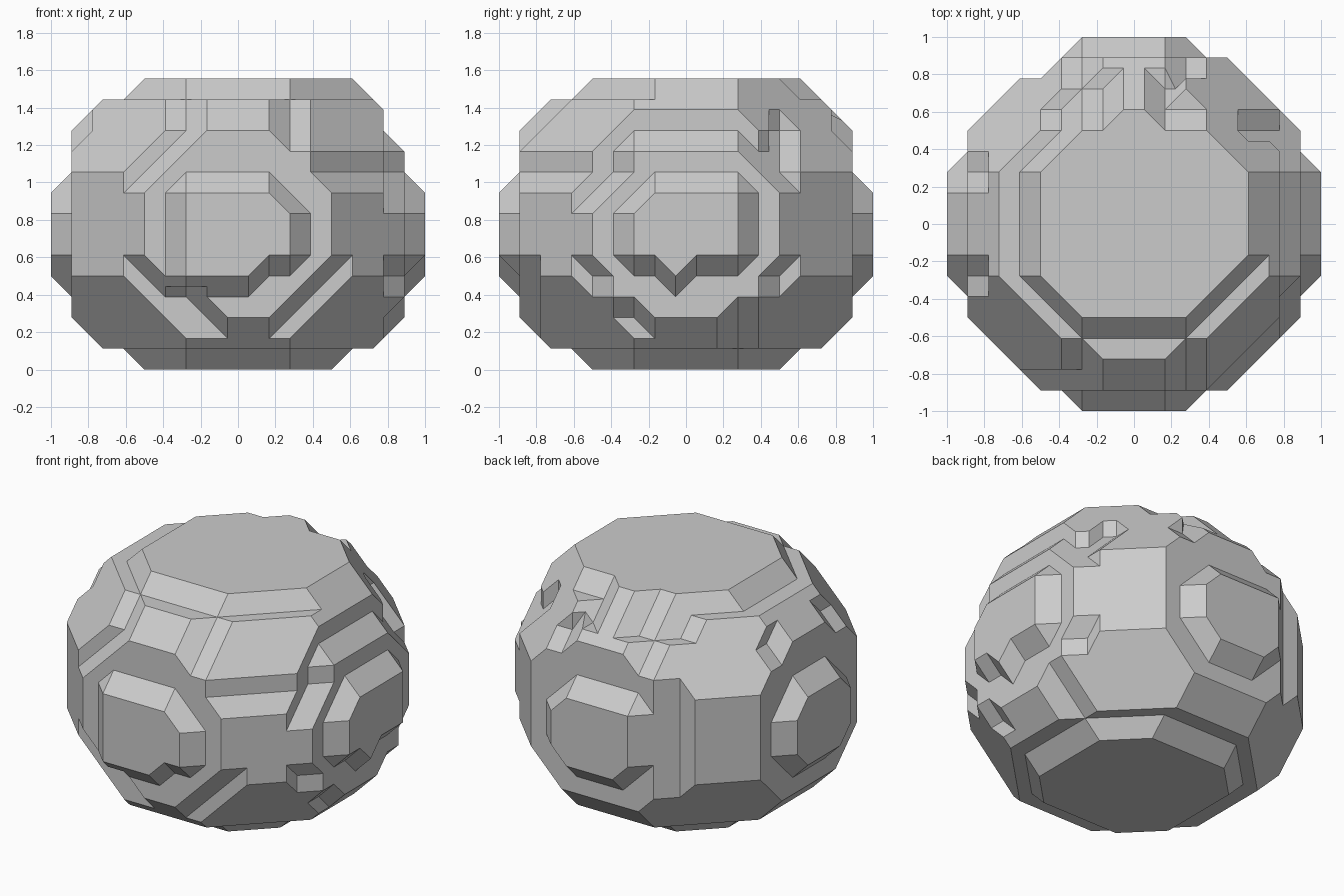
import bpy, bmesh, math
from itertools import product
from mathutils import Vector

if "Cube" in bpy.data.objects:
    bpy.data.objects.remove(bpy.data.objects["Cube"])

STEP = 1 / 18            # half of one sample spacing; samples sit on odd steps

# widest reach and widest diagonal reach of each layer, bottom to top
REACH = [9, 13, 15, 15, 15, 15, 15, 15, 15, 15, 15, 15, 13, 9]
DIAG = [14, 18, 20, 22, 24, 24, 24, 24, 24, 24, 22, 20, 18, 14]

# raised side panels: layer -> (from, to) along the panel
WIDE = {5: (-5, 5), 6: (-5, 5), 7: (-5, 5)}
FRONT = {4: (-5, 1), 8: (-5, 3), **WIDE}
RIGHT = {4: (-1, -1), 8: (-3, 5), **WIDE}
LEFT = {4: (-3, 3), 8: (-3, 3), **WIDE}
BACK = {4: (-3, 3), 8: (-5, 3), **WIDE}

# small chips knocked out of the back, the shoulders and the lower edges (x, y, layer)
CHIPS = {(3, 13, 12), (-3, 13, 12), (-5, 13, 12), (-7, 11, 12), (-5, 15, 11),
         (5, 15, 11), (11, 9, 11), (13, 9, 10), (13, 5, 1),
         (5, -13, 12), (-5, -13, 12), (15, -9, 8), (15, -7, 9),
         (-7, -15, 3), (-5, -15, 3), (-3, -15, 2), (7, -15, 3)}


def on_panel(spans, t, k):
    return k in spans and spans[k][0] <= t <= spans[k][1]


def solid(x, y, k):
    """True where the rock is filled."""
    if not 0 <= k <= 13 or max(abs(x), abs(y)) > 17:
        return False
    if y == -17:
        return on_panel(FRONT, x, k)
    if y == 17:
        return on_panel(BACK, x, k)
    if x == 17:
        return on_panel(RIGHT, y, k)
    if x == -17:
        return on_panel(LEFT, y, k)
    if (x, y, k) in CHIPS:
        return False
    reach, diag = REACH[k], DIAG[k]
    # fuller back right shoulder on the top layer
    if k == 13:
        if abs(x) == 1 and y == 11:
            return True
        if x > 0:
            reach = 11 if -3 <= y <= 5 else 9
            diag = 16 if y > 0 else 14
    # step on the front right shoulder, flat cut on the right shoulder
    if k == 9 and x > 0 and y < 0:
        diag = 22
    if k == 11 and x == 15:
        return False
    # back left corner is trimmed
    if x == -9 and y == 15:
        return False
    # seams along the sides
    if y == -15 or x == 15:
        t = abs(x) if y == -15 else abs(y)
        limit = {2: 3, 4: 7, 9: 7, 10: 5, 11: 3}.get(k, 99)
        if k == 10 and y == -15 and x > 0:
            limit = 7
        if t > limit:
            return False
    if x == -15 and k == 11 and abs(y) > 3:
        return False
    return max(abs(x), abs(y)) <= reach and abs(x) + abs(y) <= diag


# six cell faces as corner loops, wound outward
def cell_faces():
    for axis, side in product(range(3), (0, 1)):
        loop = []
        for a, b in ((0, 0), (1, 0), (1, 1), (0, 1)):
            c = [0, 0, 0]
            c[axis], c[(axis + 1) % 3], c[(axis + 2) % 3] = side, a, b
            loop.append(tuple(c))
        yield loop if side else loop[::-1]


def splits(ids):
    """Every way to cut a polygon into triangles."""
    if len(ids) < 3:
        yield []
        return
    for m in range(1, len(ids) - 1):
        for left in splits(ids[:m + 1]):
            for right in splits(ids[m:]):
                yield left + right + [(ids[0], ids[m], ids[-1])]


def crease(points, tris):
    """Low for cuts that leave few, gentle folds."""
    normals, cost, seen = [], 0, {}
    for t in tris:
        a, b, c = (points[i] for i in t)
        n = (b - a).cross(c - a)
        if n.length < 1e-6:
            return 1e9
        n.normalize()
        for e in ((t[0], t[1]), (t[1], t[2]), (t[0], t[2])):
            key = tuple(sorted(e))
            if key in seen:
                cost += math.sqrt(max(0, round(n.angle(seen[key]), 4)))
            seen[key] = n
    return cost


FACES = list(cell_faces())
bm = bmesh.new()
verts = {}


def vert(p):
    if p not in verts:
        verts[p] = bm.verts.new([c * STEP for c in p])
    return verts[p]


# skin the filled samples with faces through the midpoints between them
for x, y, k in product(range(-19, 19, 2), range(-19, 19, 2), range(-1, 14)):
    inside = {c: solid(x + 2 * c[0], y + 2 * c[1], k + c[2])
              for c in product((0, 1), repeat=3)}
    if len(set(inside.values())) == 1:
        continue
    link = {}
    for loop in FACES:
        marks = []
        for i in range(4):
            a, b = loop[i], loop[(i + 1) % 4]
            if inside[a] != inside[b]:
                mid = (x + a[0] + b[0], y + a[1] + b[1], 2 * k + 1 + a[2] + b[2])
                marks.append((inside[a], mid))
        for i, (leaving, mid) in enumerate(marks):
            if leaving:
                link[mid] = marks[(i + 1) % len(marks)][1]
    while link:
        start, nxt = link.popitem()
        ring = [start]
        while nxt != start:
            ring.append(nxt)
            nxt = link.pop(nxt)
        points = [Vector(p) for p in ring]
        best = min(splits(list(range(len(ring)))), key=lambda t: crease(points, t))
        for tri in best:
            bm.faces.new([vert(ring[i]) for i in tri])

bmesh.ops.recalc_face_normals(bm, faces=bm.faces)
# merge flat areas into single facets
bmesh.ops.dissolve_limit(bm, angle_limit=math.radians(1), verts=bm.verts, edges=bm.edges)

mesh = bpy.data.meshes.new("rock")
bm.to_mesh(mesh)
bm.free()
rock = bpy.data.objects.new("rock", mesh)
bpy.context.collection.objects.link(rock)

grey = bpy.data.materials.new("stone grey")
grey.diffuse_color = (0.6, 0.6, 0.6, 1)
grey.use_nodes = True
grey.node_tree.nodes["Principled BSDF"].inputs["Base Color"].default_value = grey.diffuse_color
mesh.materials.append(grey)
